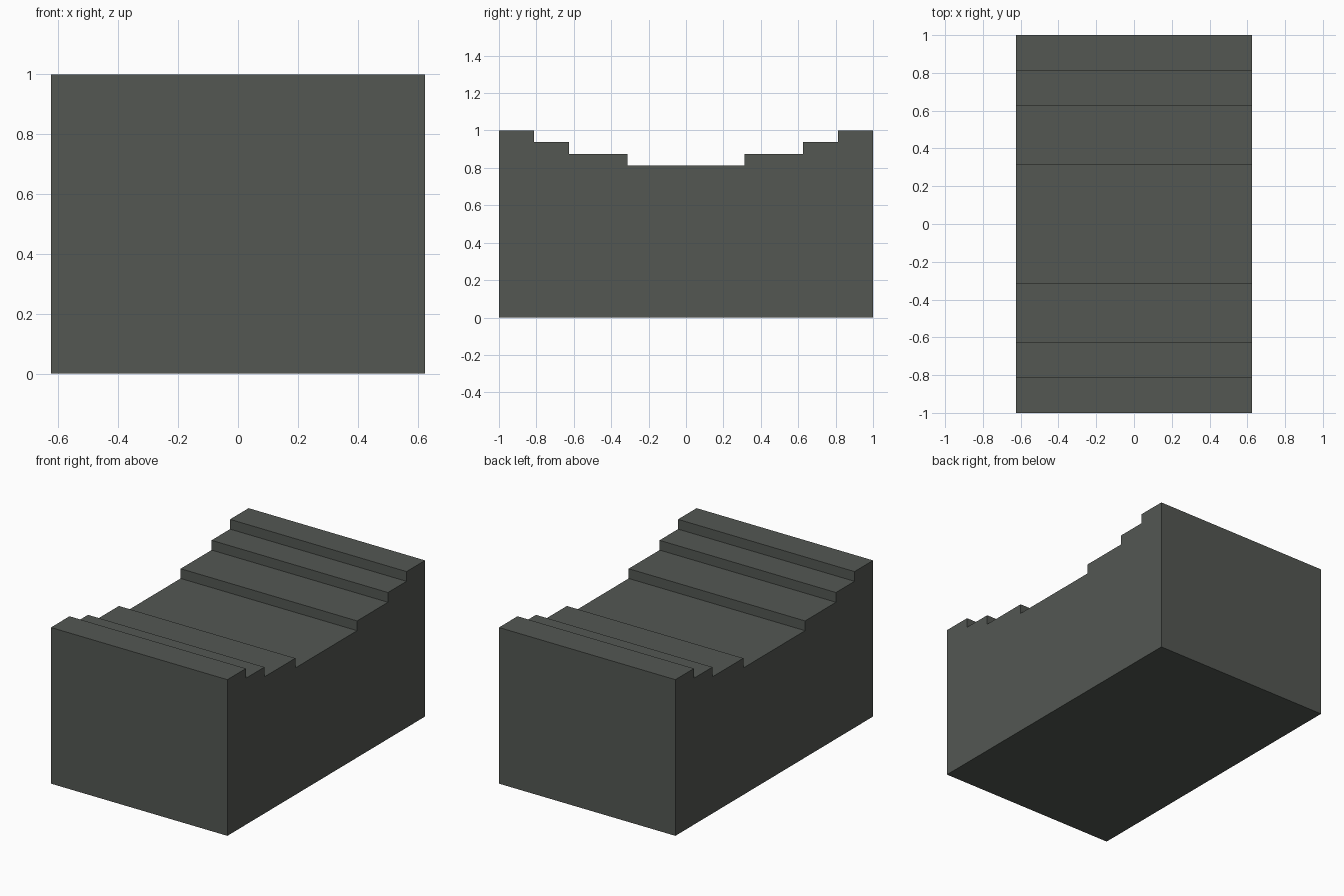
import bpy, bmesh

if "Cube" in bpy.data.objects:
    bpy.data.objects.remove(bpy.data.objects["Cube"])

HALF_WIDTH = 0.625
# (outer y edge of each tread, tread height), from the rim to the middle
STEPS = [(1.0, 1.0), (0.8125, 0.9375), (0.625, 0.875), (0.3125, 0.8125)]

# Half of the stepped outline, right side going inward
half = [(1.0, 0.0)]
for i, (y, z) in enumerate(STEPS):
    if i:
        half.append((y, STEPS[i - 1][1]))
    half.append((y, z))

# Mirror it to the other side
profile = half + [(-y, z) for y, z in reversed(half)]

# Extrude the outline across x
bm = bmesh.new()
face = bm.faces.new([bm.verts.new((-HALF_WIDTH, y, z)) for y, z in profile])
ext = bmesh.ops.extrude_face_region(bm, geom=[face], use_keep_orig=True)
moved = [g for g in ext["geom"] if isinstance(g, bmesh.types.BMVert)]
bmesh.ops.translate(bm, verts=moved, vec=(2 * HALF_WIDTH, 0, 0))
bmesh.ops.recalc_face_normals(bm, faces=bm.faces[:])

mesh = bpy.data.meshes.new("stepped_block")
bm.to_mesh(mesh)
bm.free()

# Single dark stone colour
mat = bpy.data.materials.new("dark grey stone")
mat.diffuse_color = (0.087, 0.096, 0.086, 1)
mat.use_nodes = True
mat.node_tree.nodes["Principled BSDF"].inputs["Base Color"].default_value = mat.diffuse_color
mesh.materials.append(mat)

block = bpy.data.objects.new("stepped_block", mesh)
bpy.context.collection.objects.link(block)
